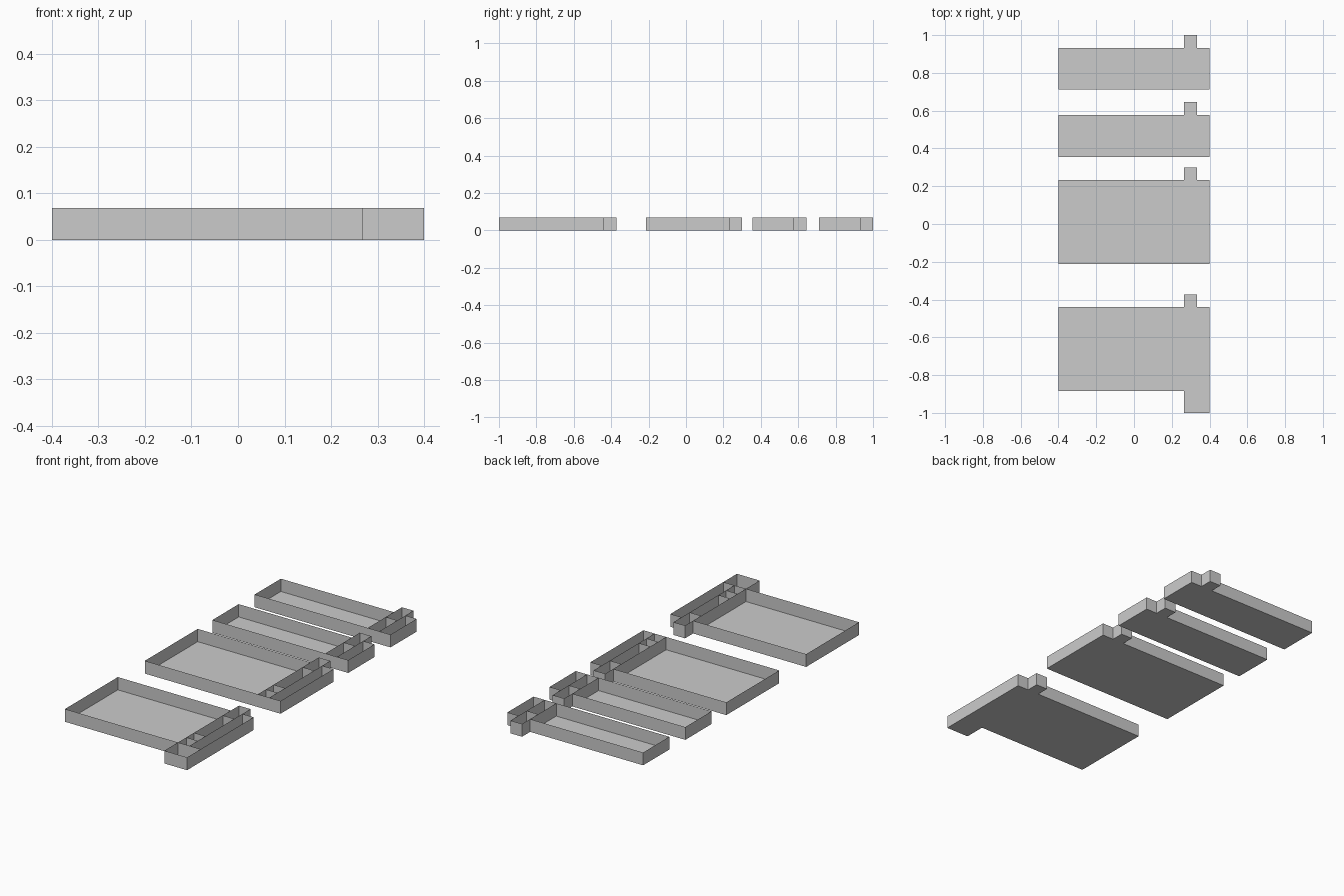
import bpy, bmesh

if "Cube" in bpy.data.objects:
    bpy.data.objects.remove(bpy.data.objects["Cube"])

H = 0.068                      # wall height
L, A, B, R = -0.4, 0.266, 0.334, 0.4   # room side, strip wall, lane wall, right side


def make(name, build):
    bm = bmesh.new()
    build(bm)
    me = bpy.data.meshes.new(name)
    bm.to_mesh(me)
    bm.free()
    ob = bpy.data.objects.new(name, me)
    bpy.context.collection.objects.link(ob)
    return ob


def floor(name, outline):
    make(name, lambda bm: bm.faces.new([bm.verts.new((x, y, 0)) for x, y in outline]))


def walls(name, segments):
    def build(bm):
        for (x0, y0), (x1, y1) in segments:
            bm.faces.new([bm.verts.new(p) for p in
                          ((x0, y0, 0), (x1, y1, 0), (x1, y1, H), (x0, y0, H))])
    make(name, build)


def unit(name, y0, y1, porch=0.0, crosses=()):
    top = y1 + 0.068           # end of the small rear bay
    low = y0 - porch           # end of the front porch, if any
    outline = [(L, y0)]
    if porch:
        outline += [(A, y0), (A, low)]
    outline += [(R, low), (R, y1), (B, y1), (B, top), (A, top), (A, y1), (L, y1)]
    floor(name + "_floor", outline)
    # outer shell
    walls(name + "_outer_walls", list(zip(outline, outline[1:] + outline[:1])))
    # long dividers and short cross walls of the side strip
    inner = [((A, y0), (A, y1)), ((B, y0), (B, y1))]
    if porch:
        inner.append(((A, y0), (R, y0)))
    inner += [((A, y), (B, y)) for y in crosses]
    walls(name + "_partitions", inner)


# four open-topped units, front to back
unit("front_large", -0.885, -0.44, 0.115, (-0.815, -0.75, -0.508))
unit("middle_large", -0.213, 0.232, 0, (-0.145, -0.08, 0.164))
unit("middle_small", 0.356, 0.577, 0, (0.509,))
unit("back_small", 0.712, 0.932, 0, (0.864,))
